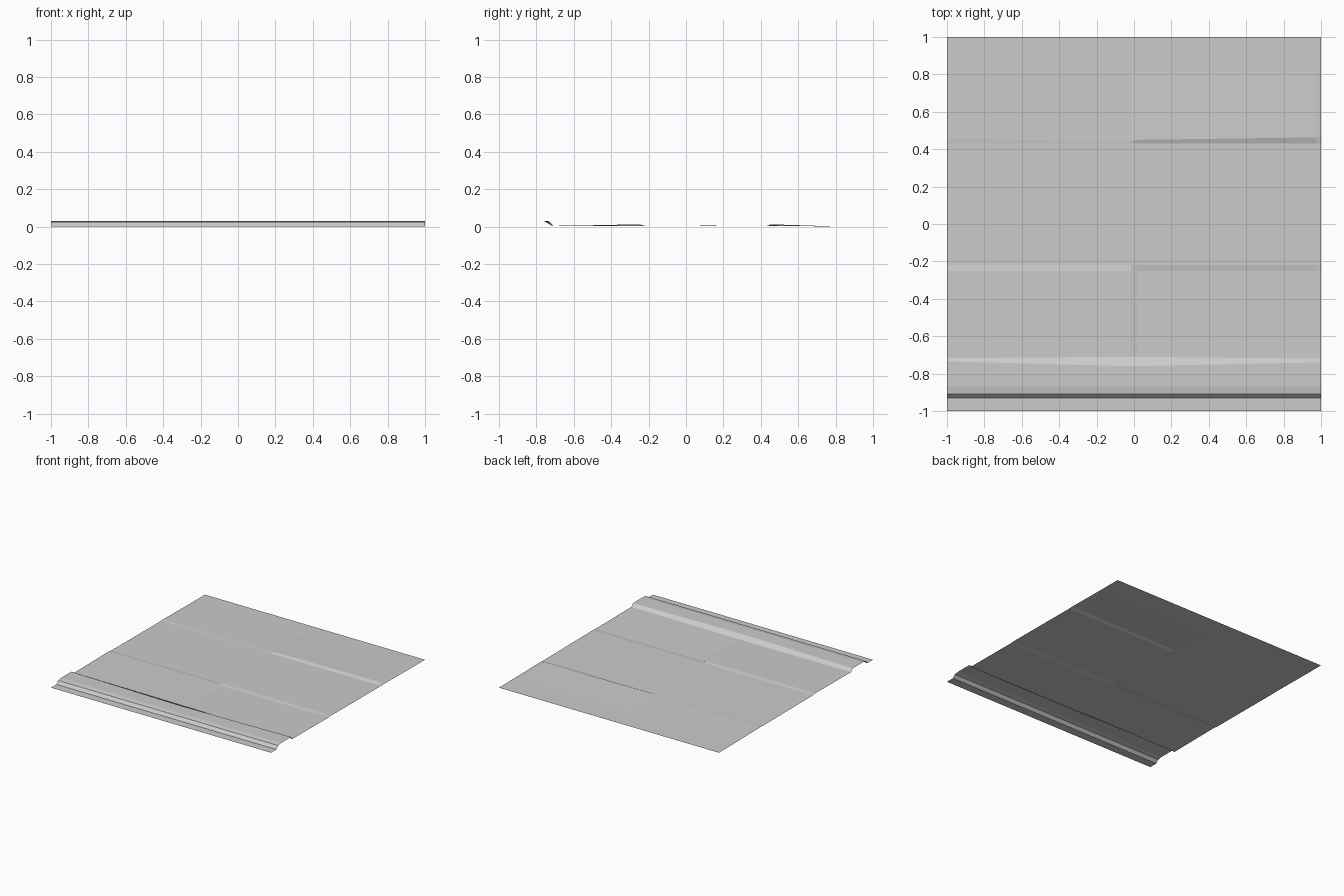
import bpy
import bmesh

cube = bpy.data.objects.get("Cube")
if cube:
    bpy.data.objects.remove(cube, do_unlink=True)

grey = bpy.data.materials.new("concrete grey")
grey.use_nodes = True
colour = (0.6, 0.6, 0.6, 1)
grey.diffuse_color = colour
grey.node_tree.nodes["Principled BSDF"].inputs["Base Color"].default_value = colour


def sheet(name, columns):
    """Open sheet lofted between (x, profile) columns of (y, z) points."""
    bm = bmesh.new()
    rows = [[bm.verts.new((x, y, z)) for y, z in profile] for x, profile in columns]
    for a, b in zip(rows, rows[1:]):
        for i in range(len(a) - 1):
            bm.faces.new((a[i], b[i], b[i + 1], a[i + 1]))
    mesh = bpy.data.meshes.new(name)
    bm.to_mesh(mesh)
    bm.free()
    mesh.materials.append(grey)
    obj = bpy.data.objects.new(name, mesh)
    bpy.context.collection.objects.link(obj)


# Raised kerb with a low gutter in front and a sloped back
def kerb(crest):
    return [(-1, 0), (-0.93, 0), (-0.908, 0.024), (-0.87, 0.03), (crest, 0.03)]


sheet("kerb", [(-1, kerb(-0.735)), (-0.02, kerb(-0.76)), (1, kerb(-0.74))])
sheet("kerb_back_slope", [
    (-1, [(-0.735, 0.03), (-0.717, 0.007)]),
    (-0.02, [(-0.76, 0.03), (-0.71, 0.007)]),
    (1, [(-0.74, 0.03), (-0.72, 0.007)]),
])


# Slightly tilted paving slabs, with joints between the rows and the two halves
def paving(start, front, middle, middle_end, back, joint):
    return [(start, 0.007), (-0.25, front), (-0.218, middle),
            (0.43, middle_end), (joint, back), (0.8, 0.001), (1, 0)]


sheet("paving", [
    (-1, paving(-0.717, 0.011, 0.006, 0.003, 0.005, 0.457)),
    (-0.015, paving(-0.71, 0.011, 0.006, 0.003, 0.004, 0.44)),
    (0.015, paving(-0.711, 0.002, 0.007, 0.003, 0.011, 0.45)),
    (0.97, paving(-0.72, 0.003, 0.007, 0.003, 0.012, 0.463)),
    (1, paving(-0.72, 0.004, 0.007, 0.003, 0.005, 0.463)),
])
